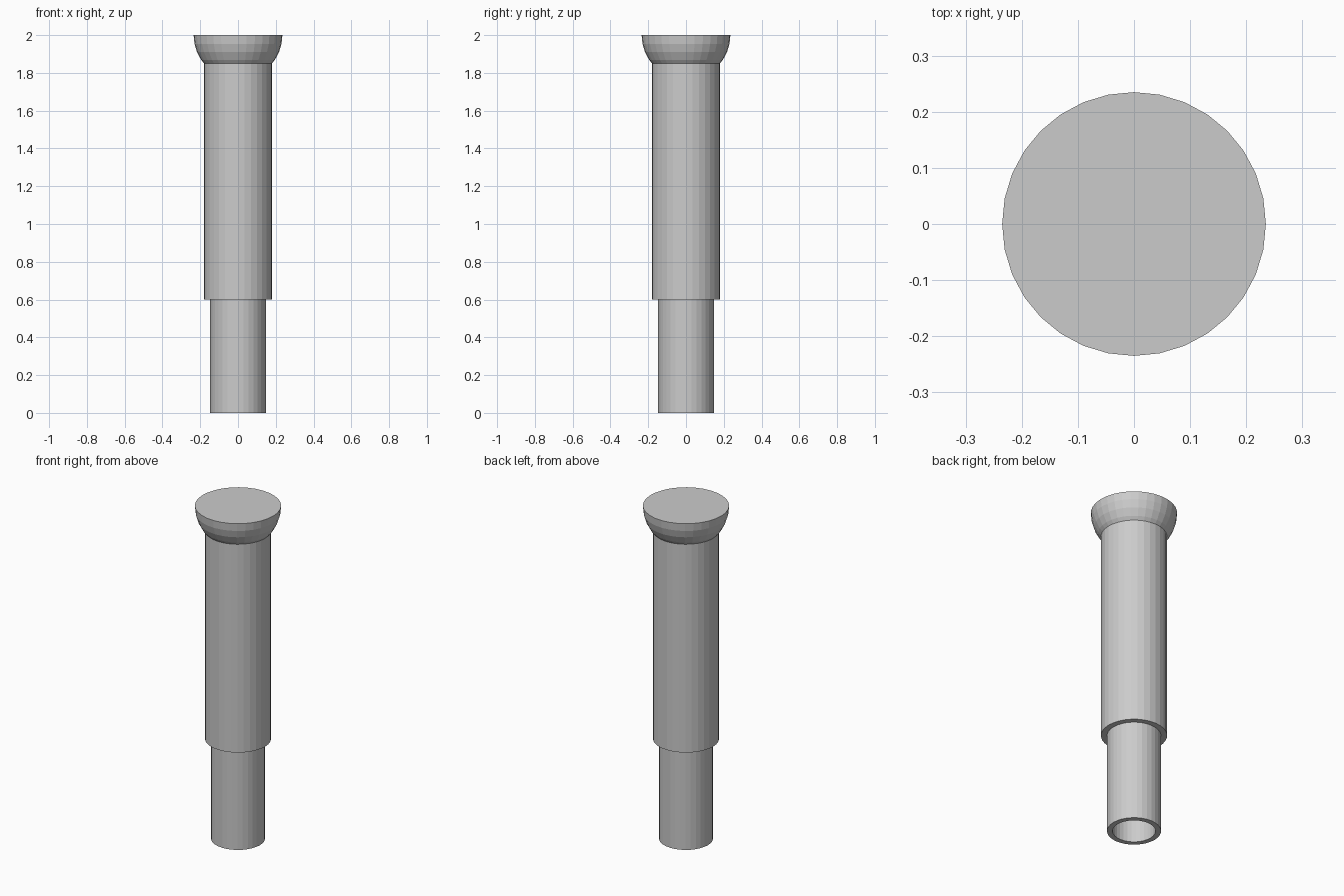
import bpy, bmesh, math

if "Cube" in bpy.data.objects:
    bpy.data.objects.remove(bpy.data.objects["Cube"])

SIDES = 32


def lathe(name, profile, closed=False):
    """Spin an (r, z) profile around the z axis into a flat-shaded solid."""
    bm = bmesh.new()
    verts = [bm.verts.new((r, 0, z)) for r, z in profile]
    pairs = list(zip(verts, verts[1:]))
    if closed:
        pairs.append((verts[-1], verts[0]))
    edges = [bm.edges.new(p) for p in pairs]
    bmesh.ops.spin(bm, geom=verts + edges, cent=(0, 0, 0), axis=(0, 0, 1),
                   angle=math.tau, steps=SIDES, use_duplicate=False)
    bmesh.ops.remove_doubles(bm, verts=bm.verts, dist=1e-5)
    bmesh.ops.recalc_face_normals(bm, faces=bm.faces)
    mesh = bpy.data.meshes.new(name)
    bm.to_mesh(mesh)
    bm.free()
    obj = bpy.data.objects.new(name, mesh)
    bpy.context.collection.objects.link(obj)
    return obj


def tube(name, inner, outer, bottom, top):
    return lathe(name, [(inner, bottom), (outer, bottom),
                        (outer, top), (inner, top)], closed=True)


# Telescoping tubes: narrow one slides inside the wide one
tube("inner_tube", 0.117, 0.147, 0.0, 1.2)
tube("outer_tube", 0.147, 0.18, 0.6, 1.855)

# Half-ball cap with a flat top
R = 0.235
arc = [(R * math.cos(a), 2 - R * math.sin(a))
       for a in (math.pi / 2 * i / 8 for i in range(8))]
lathe("half_ball_cap", [(0, 2)] + arc + [(0, 2 - R)])
